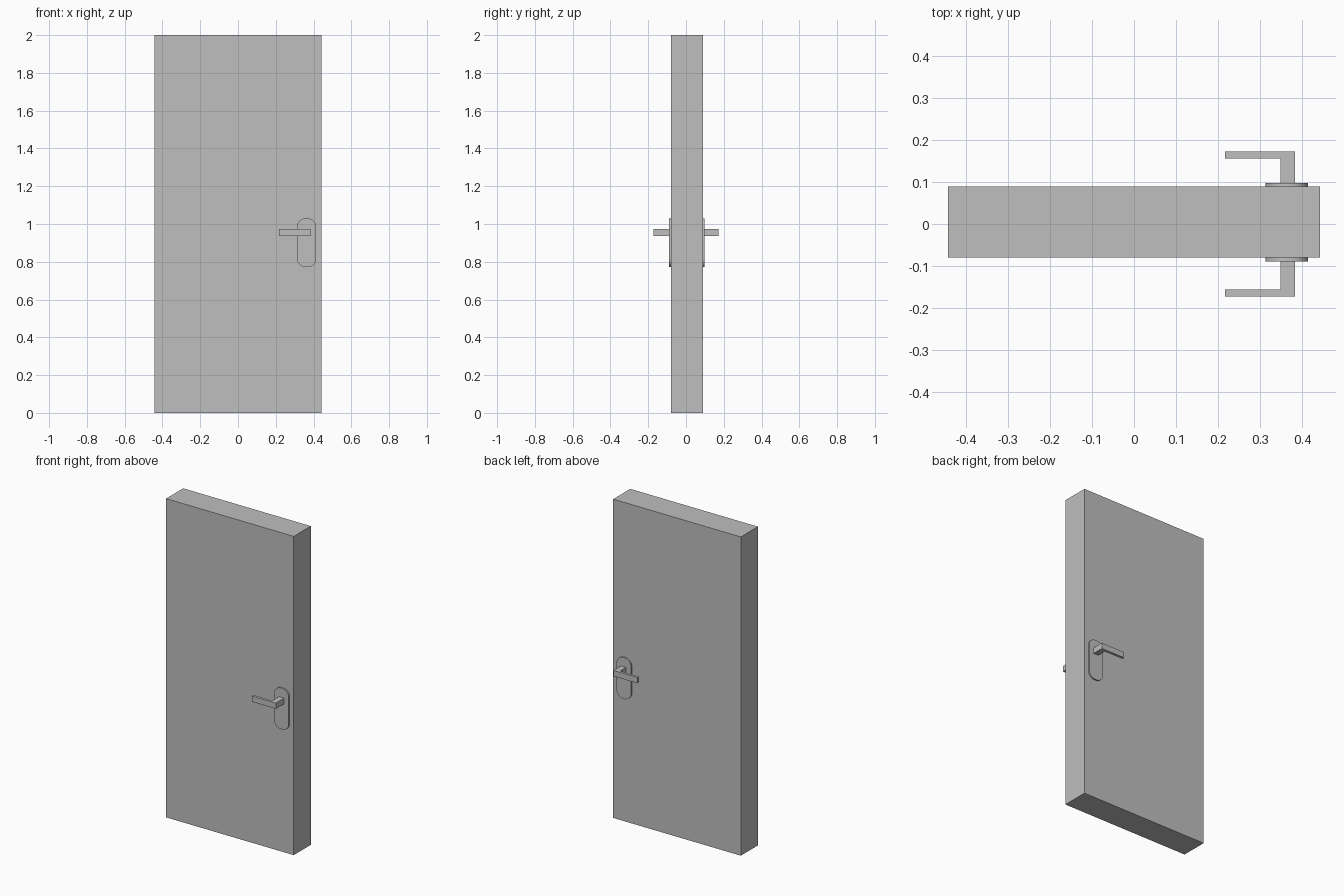
import bpy
import bmesh
from math import cos, sin, pi

cube = bpy.data.objects.get("Cube")
if cube:
    bpy.data.objects.remove(cube, do_unlink=True)

grey = bpy.data.materials.new("plain_grey")
grey.use_nodes = True
grey.diffuse_color = (0.52, 0.52, 0.52, 1)
grey.node_tree.nodes["Principled BSDF"].inputs["Base Color"].default_value = grey.diffuse_color


def extrude_profile(name, points, depth, axis):
    """Extrude a flat outline of 3D points along one axis."""
    bm = bmesh.new()
    face = bm.faces.new([bm.verts.new(p) for p in points])
    grown = bmesh.ops.extrude_face_region(bm, geom=[face])
    offset = [0, 0, 0]
    offset[axis] = depth
    verts = [g for g in grown["geom"] if isinstance(g, bmesh.types.BMVert)]
    bmesh.ops.translate(bm, verts=verts, vec=offset)
    bmesh.ops.recalc_face_normals(bm, faces=bm.faces)
    mesh = bpy.data.meshes.new(name)
    bm.to_mesh(mesh)
    bm.free()
    mesh.materials.append(grey)
    obj = bpy.data.objects.new(name, mesh)
    bpy.context.collection.objects.link(obj)
    return obj


def rounded_rectangle(x0, x1, z0, z1, radius, y, steps=8):
    """Outline in the xz plane with arcs at the corners."""
    centres = [(x1 - radius, z1 - radius), (x0 + radius, z1 - radius),
               (x0 + radius, z0 + radius), (x1 - radius, z0 + radius)]
    points = []
    for quarter, (cx, cz) in enumerate(centres):
        for i in range(steps + 1):
            a = (quarter + i / steps) * pi / 2
            points.append((cx + radius * cos(a), y, cz + radius * sin(a)))
    return points


# Door slab
half_width, front, back = 0.443, -0.08, 0.089
slab = [(-half_width, front, 0), (half_width, front, 0),
        (half_width, back, 0), (-half_width, back, 0)]
extrude_profile("door_slab", slab, 2.0, 2)

# Backplate and L-shaped lever on each face
for label, side, face_y in (("front", -1, front), ("back", 1, back)):
    plate = extrude_profile(label + "_backplate",
                            rounded_rectangle(0.313, 0.414, 0.772, 1.03, 0.045, face_y),
                            side * 0.009, 1)
    bpy.ops.object.select_all(action="DESELECT")
    plate.select_set(True)
    bpy.context.view_layer.objects.active = plate
    bpy.ops.object.shade_smooth_by_angle()

    root, tip, inner = face_y, side * 0.172, side * 0.156
    lever = [(0.383, root, 0.937), (0.383, tip, 0.937), (0.217, tip, 0.937),
             (0.217, inner, 0.937), (0.348, inner, 0.937), (0.348, root, 0.937)]
    extrude_profile(label + "_lever_handle", lever, 0.036, 2)
